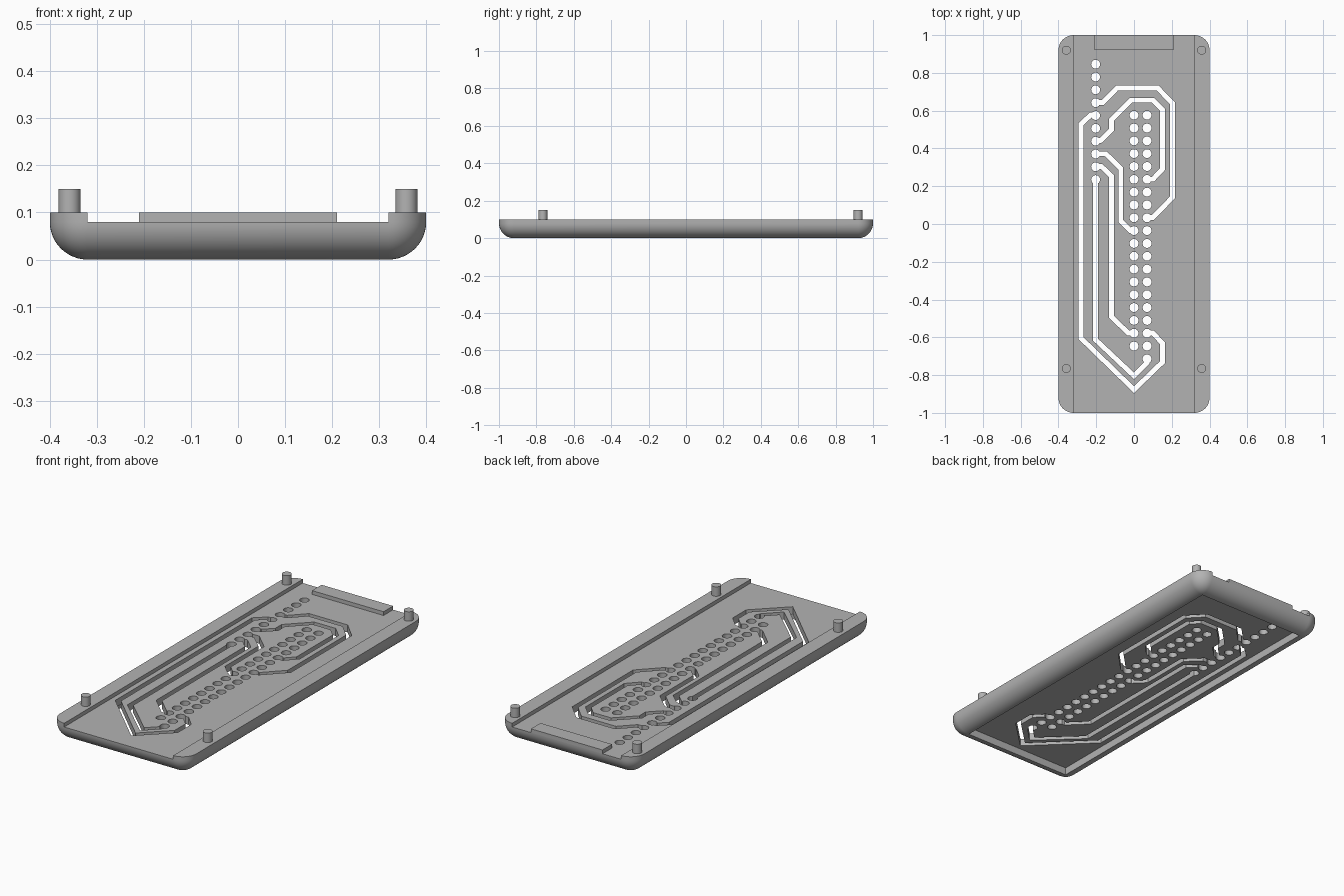
import bpy, bmesh, math
from mathutils import Vector

if "Cube" in bpy.data.objects:
    bpy.data.objects.remove(bpy.data.objects["Cube"], do_unlink=True)

grey = bpy.data.materials.new("plain grey")
grey.use_nodes = True
colour = (0.45, 0.45, 0.45, 1)
grey.diffuse_color = colour
grey.node_tree.nodes["Principled BSDF"].inputs["Base Color"].default_value = colour

HX, HY, R = 0.4, 1.0, 0.08          # half sizes and edge radius
FLOOR, TOP, UNDER = 0.08, 0.10, 0.04  # plate top, rail top, plate underside
SEG = 12


def make_object(name, bm):
    bmesh.ops.recalc_face_normals(bm, faces=bm.faces)
    mesh = bpy.data.meshes.new(name)
    bm.to_mesh(mesh)
    bm.free()
    mesh.materials.append(grey)
    obj = bpy.data.objects.new(name, mesh)
    bpy.context.collection.objects.link(obj)
    return obj


def smooth(obj):
    bpy.ops.object.select_all(action="DESELECT")
    obj.select_set(True)
    bpy.context.view_layer.objects.active = obj
    bpy.ops.object.shade_smooth_by_angle(angle=math.radians(30))


def add_prism(bm, outline, z0, z1):
    low = [bm.verts.new((p[0], p[1], z0)) for p in outline]
    high = [bm.verts.new((p[0], p[1], z1)) for p in outline]
    bm.faces.new(low)
    bm.faces.new(high)
    for i in range(len(low)):
        j = (i + 1) % len(low)
        bm.faces.new((low[i], low[j], high[j], high[i]))


def box(name, x0, x1, y0, y1, z0, z1):
    bm = bmesh.new()
    add_prism(bm, [(x0, y0), (x1, y0), (x1, y1), (x0, y1)], z0, z1)
    return make_object(name, bm)


def circle(x, y, r, n=24):
    return [(x + r * math.cos(math.tau * i / n), y + r * math.sin(math.tau * i / n)) for i in range(n)]


def cut(target, cutter):
    mod = target.modifiers.new("cut", "BOOLEAN")
    mod.operation, mod.solver, mod.object = "DIFFERENCE", "EXACT", cutter
    bpy.context.view_layer.objects.active = target
    bpy.ops.object.modifier_apply(modifier=mod.name)
    bpy.data.objects.remove(cutter, do_unlink=True)


def strip(points, width):
    """Outline of a constant-width mitred band along a path."""
    pts = [Vector(p) for p in points]
    left, right = [], []
    for i, p in enumerate(pts):
        a = (p - pts[i - 1]).normalized() if i else None
        b = (pts[i + 1] - p).normalized() if i + 1 < len(pts) else None
        a, b = a or b, b or a
        t = (a + b).normalized()
        side = Vector((-t.y, t.x)) * (width / 2 / max(t.dot(a), 0.4))
        left.append(p + side)
        right.append(p - side)
    return left + right[::-1]


# Rounded tray body: rings from the top edge, round the fillet, up into the underside
def ring(bm, r, z):
    verts = []
    for q, (sx, sy) in enumerate([(1, 1), (-1, 1), (-1, -1), (1, -1)]):
        for i in range(SEG + 1):
            a = math.pi / 2 * (q + i / SEG)
            verts.append(bm.verts.new((sx * (HX - R) + r * math.cos(a),
                                       sy * (HY - R) + r * math.sin(a), z)))
    return verts


bm = bmesh.new()
levels = [(R, TOP)]
for k in range(SEG + 1):
    a = math.pi / 2 * k / SEG
    levels.append((R * math.cos(a), R * (1 - math.sin(a))))
levels.append((0, UNDER))
rings = [ring(bm, r, z) for r, z in levels]
for lower, upper in zip(rings, rings[1:]):
    for i in range(len(lower)):
        j = (i + 1) % len(lower)
        bm.faces.new((lower[i], lower[j], upper[j], upper[i]))
bm.faces.new(rings[0])
bm.faces.new(rings[-1])
bmesh.ops.remove_doubles(bm, verts=bm.verts, dist=1e-5)
bmesh.ops.dissolve_degenerate(bm, edges=bm.edges, dist=1e-6)
tray = make_object("tray_body", bm)

# Lowered centre between the two side rails
rail = HX - R
cut(tray, box("trough_cutter", -rail, rail, -1.2, 1.2, FLOOR, 0.3))

# Pin holes in three columns: x, first y, count
PITCH = 0.0679
bm = bmesh.new()
for x, y, count in [(-0.203, 0.846, 10), (0, 0.576, 19), (0.069, 0.576, 20)]:
    for i in range(count):
        add_prism(bm, circle(x, y - i * PITCH, 0.0235), 0.01, 0.2)
cut(tray, make_object("hole_cutter", bm))

# Wire channels running between the pins
channels = [
    [(-.2, .643), (-.165, .643), (-.09, .72), (.125, .72), (.203, .64), (.203, .14), (.1, .035), (.069, .033)],
    [(-.2, .44), (-.175, .443), (-.12, .497), (-.12, .55), (-.015, .655), (.1, .655), (.15, .605),
     (.15, .29), (.1, .237), (.069, .237)],
    [(-.2, .372), (-.15, .372), (-.07, .295), (-.07, .015), (-.02, -.035), (0, -.035)],
    [(-.2, .304), (-.172, .304), (-.12, .255), (-.12, -.49), (-.03, -.578), (0, -.578)],
    [(-.203, .235), (-.203, -.613), (0, -.804), (.069, -.735), (.069, -.714)],
    [(-.2, .576), (-.23, .576), (-.28, .53), (-.28, -.605), (0, -.877), (.15, -.732), (.15, -.63),
     (.1, -.578), (.069, -.578)],
]
for path in channels:
    bm = bmesh.new()
    add_prism(bm, strip(path, 0.026), 0.013, 0.21)
    cut(tray, make_object("channel_cutter", bm))
smooth(tray)

# Raised stop at the back edge
box("back_stop", -0.21, 0.21, HY - R, HY, FLOOR, TOP)

# Locating pegs on the rails
for end, y in [("front", -0.765), ("back", 0.92)]:
    for side, x in [("left", 0.358), ("right", -0.358)]:
        bm = bmesh.new()
        add_prism(bm, circle(x, y, 0.0235, 32), TOP - 0.01, 0.15)
        smooth(make_object(f"{end}_{side}_peg", bm))
